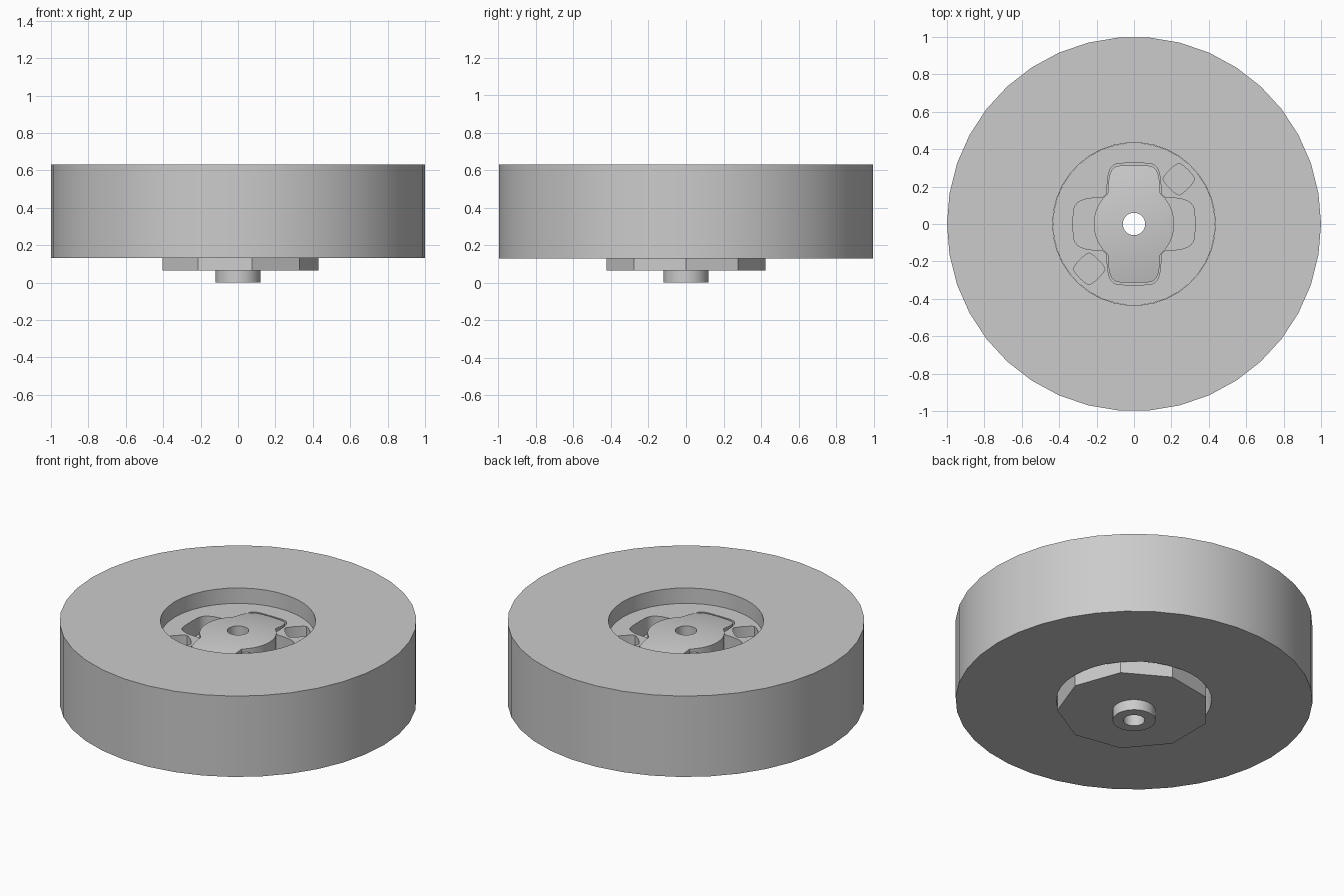
import bpy, bmesh, math

if "Cube" in bpy.data.objects:
    bpy.data.objects.remove(bpy.data.objects["Cube"], do_unlink=True)

GREY = (0.6, 0.6, 0.6, 1)
grey = bpy.data.materials.new("plain grey")
grey.use_nodes = True
grey.diffuse_color = GREY
grey.node_tree.nodes["Principled BSDF"].inputs["Base Color"].default_value = GREY

BORE, HOLE = 0.435, 0.06
POCKET_Z, HUB_Z = 0.43, 0.535


def circle(r):
    return lambda a: r


def rounded(half_x, half_y, n):
    """Outline of a rounded rectangle as radius over angle."""
    return lambda a: (abs(math.cos(a) / half_x) ** n
                      + abs(math.sin(a) / half_y) ** n) ** (-1 / n)


def joined(*outlines):
    """Outer envelope of several outlines."""
    return lambda a: max(f(a) for f in outlines)


def body(name, outline, z0, z1, segs, inner=None, dome=0, rings=1, centre=(0, 0)):
    """Upright part with a polar outline, optional round hole and domed top."""
    bm = bmesh.new()
    angles = [2 * math.pi * i / segs for i in range(segs)]

    def loop(t, z, bend=0):
        verts = []
        for a in angles:
            r = outline(a) if inner is None else inner + (outline(a) - inner) * t
            verts.append(bm.verts.new((centre[0] + r * math.cos(a),
                                       centre[1] + r * math.sin(a),
                                       z - bend * r * r)))
        return verts

    def bridge(p, q):
        for i in range(segs):
            j = (i + 1) % segs
            bm.faces.new((p[i], p[j], q[j], q[i]))

    if inner is None:
        low, high = loop(1, z0), loop(1, z1)
        bridge(low, high)
        bm.faces.new(low)
        bm.faces.new(high)
    else:
        loops = [loop(0, z0), loop(1, z0)]
        loops += [loop(1 - k / rings, z1, dome) for k in range(rings + 1)]
        for p, q in zip(loops, loops[1:] + loops[:1]):
            bridge(p, q)
    bmesh.ops.recalc_face_normals(bm, faces=bm.faces)
    mesh = bpy.data.meshes.new(name)
    bm.to_mesh(mesh)
    bm.free()
    mesh.materials.append(grey)
    ob = bpy.data.objects.new(name, mesh)
    bpy.context.collection.objects.link(ob)
    return ob


def activate(ob):
    bpy.ops.object.select_all(action="DESELECT")
    ob.select_set(True)
    bpy.context.view_layer.objects.active = ob


def cut(target, cutter):
    cutter.hide_render = True
    mod = target.modifiers.new("cut", "BOOLEAN")
    mod.operation, mod.solver, mod.object = "DIFFERENCE", "EXACT", cutter
    activate(target)
    bpy.ops.object.modifier_apply(modifier=mod.name)
    bpy.data.objects.remove(cutter, do_unlink=True)


# Wide ring and the parts on its axis
wheel = body("wheel_ring", circle(1), 0.13, 0.63, 38, BORE)
hub = body("hub_plate", circle(BORE - 0.001), 0.3, HUB_Z, 38, 0.115)
base = body("nine_sided_base", circle(0.43), 0.065, 0.31, 9, 0.115)
shaft = body("shaft_tube", circle(0.12), 0, POCKET_Z, 38, HOLE)

# Cross-shaped pocket around the boss, and two diamond pockets
cross = joined(circle(0.217), rounded(0.325, 0.143, 5), rounded(0.145, 0.325, 6))
cut(hub, body("cross_cutter", cross, POCKET_Z, 0.7, 144))
for side in (1, -1):
    cut(hub, body("diamond_cutter", rounded(0.085, 0.085, 1.25), POCKET_Z, 0.7, 48,
                  centre=(0.24 * side, 0.24 * side)))

# Domed central boss with a lobe to the front and back
boss_outline = joined(circle(0.215), rounded(0.14, 0.313, 6))
boss = body("centre_boss", boss_outline, POCKET_Z, 0.571, 144, HOLE, dome=0.35, rings=6)

for ob in (wheel, hub, base, shaft, boss):
    activate(ob)
    bpy.ops.object.shade_smooth_by_angle(angle=math.radians(30))
